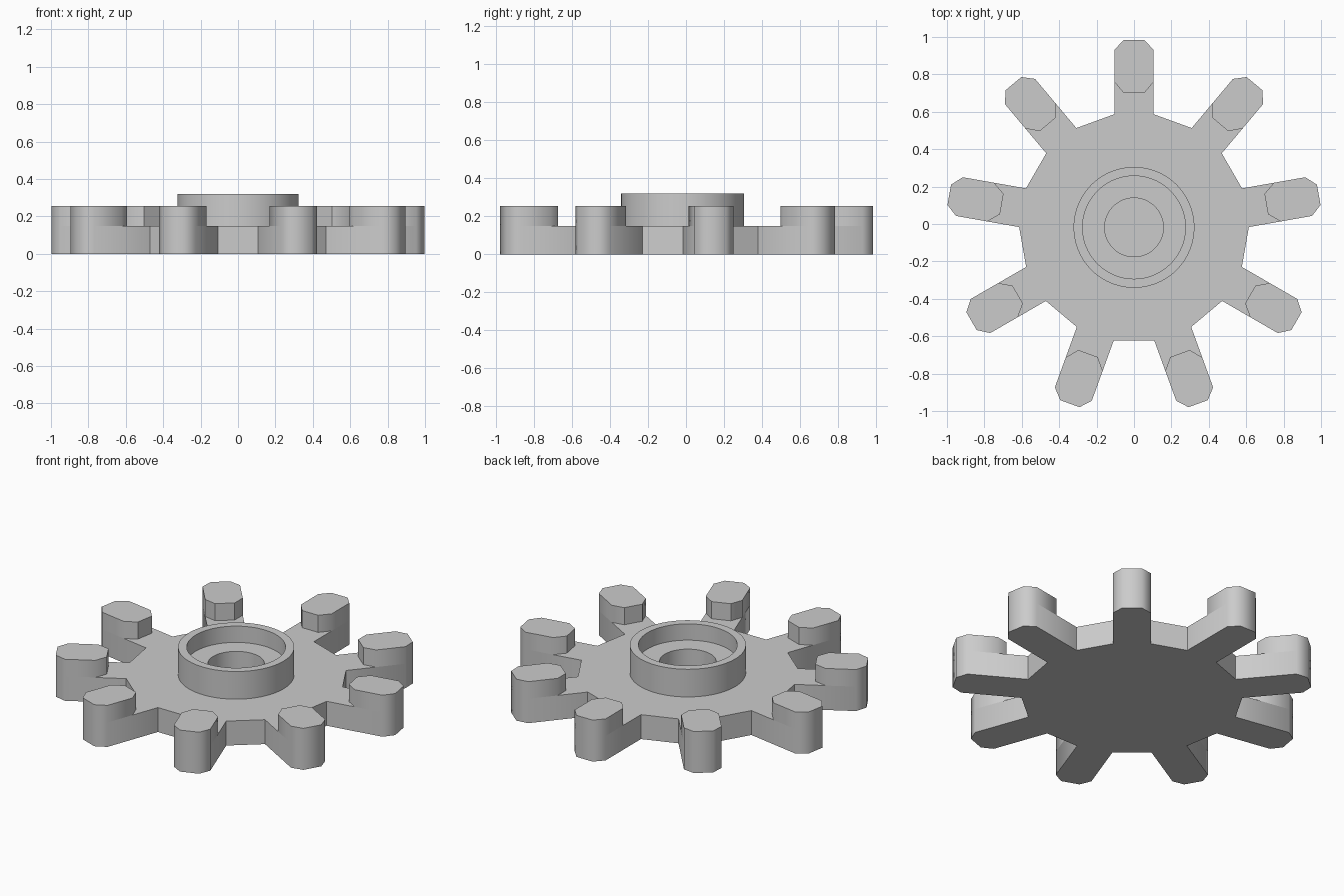
import bpy, bmesh, math

if "Cube" in bpy.data.objects:
    bpy.data.objects.remove(bpy.data.objects["Cube"])

CY = -0.018                 # hub centre in y
ARMS = 9
HALF, TIP_HALF = 0.105, 0.055
PLATE_TOP, PEG_TOP = 0.15, 0.255
SEGS = 96


def place(u, v, a):
    """Local arm coordinates (u outward, v to the left) to x, y."""
    return (u * math.cos(a) - v * math.sin(a),
            CY + u * math.sin(a) + v * math.cos(a))


def finish(bm, name):
    me = bpy.data.meshes.new(name)
    bm.to_mesh(me)
    bm.free()
    ob = bpy.data.objects.new(name, me)
    bpy.context.collection.objects.link(ob)
    bpy.ops.object.select_all(action='DESELECT')
    ob.select_set(True)
    bpy.context.view_layer.objects.active = ob
    bpy.ops.object.shade_smooth_by_angle(angle=math.radians(50))
    return ob


def ring(bm, points, z):
    return [bm.verts.new((x, y, z)) for x, y in points]


def walls(bm, low, high):
    n = len(low)
    for i in range(n):
        j = (i + 1) % n
        bm.faces.new((low[i], low[j], high[j], high[i]))


def circle(r):
    return [place(r, 0, 2 * math.pi * i / SEGS) for i in range(SEGS)]


angles = [math.pi / 2 + 2 * math.pi * k / ARMS for k in range(ARMS)]

# Star plate: nine chamfered arms, open under the hub
arm = [(0.605, -HALF), (0.948, -HALF), (1.003, -TIP_HALF),
       (1.003, TIP_HALF), (0.948, HALF), (0.605, HALF)]
outline = [place(u, v, a) for a in angles for u, v in arm]
bm = bmesh.new()
low, high = ring(bm, outline, 0), ring(bm, outline, PLATE_TOP)
walls(bm, low, high)
bm.faces.new(low[::-1])
inner = ring(bm, circle(0.323), PLATE_TOP)
edges = []
for loop in (high, inner):
    for i, v in enumerate(loop):
        w = loop[(i + 1) % len(loop)]
        edges.append(bm.edges.get((v, w)) or bm.edges.new((v, w)))
bmesh.ops.triangle_fill(bm, use_beauty=True, edges=edges, normal=(0, 0, 1))
bmesh.ops.recalc_face_normals(bm, faces=bm.faces)
finish(bm, "star_plate")

# Raised pegs on the arm tips
peg = [(0.718, -TIP_HALF), (0.778, -HALF), (0.948, -HALF), (1.003, -TIP_HALF),
       (1.003, TIP_HALF), (0.948, HALF), (0.778, HALF), (0.718, TIP_HALF)]
for k, a in enumerate(angles):
    bm = bmesh.new()
    pts = [place(u, v, a) for u, v in peg]
    low, high = ring(bm, pts, PLATE_TOP), ring(bm, pts, PEG_TOP)
    walls(bm, low, high)
    bm.faces.new(high)
    finish(bm, f"arm_peg_{k + 1}")

# Hub: turned collar with a stepped, blind bore
profile = [(0.323, PLATE_TOP), (0.323, 0.32), (0.275, 0.32),
           (0.275, 0.22), (0.157, 0.22), (0.157, 0.11)]
bm = bmesh.new()
rings = [ring(bm, circle(r), z) for r, z in profile]
for low, high in zip(rings, rings[1:]):
    walls(bm, low, high)
bm.faces.new(rings[-1])
finish(bm, "hub_collar")
